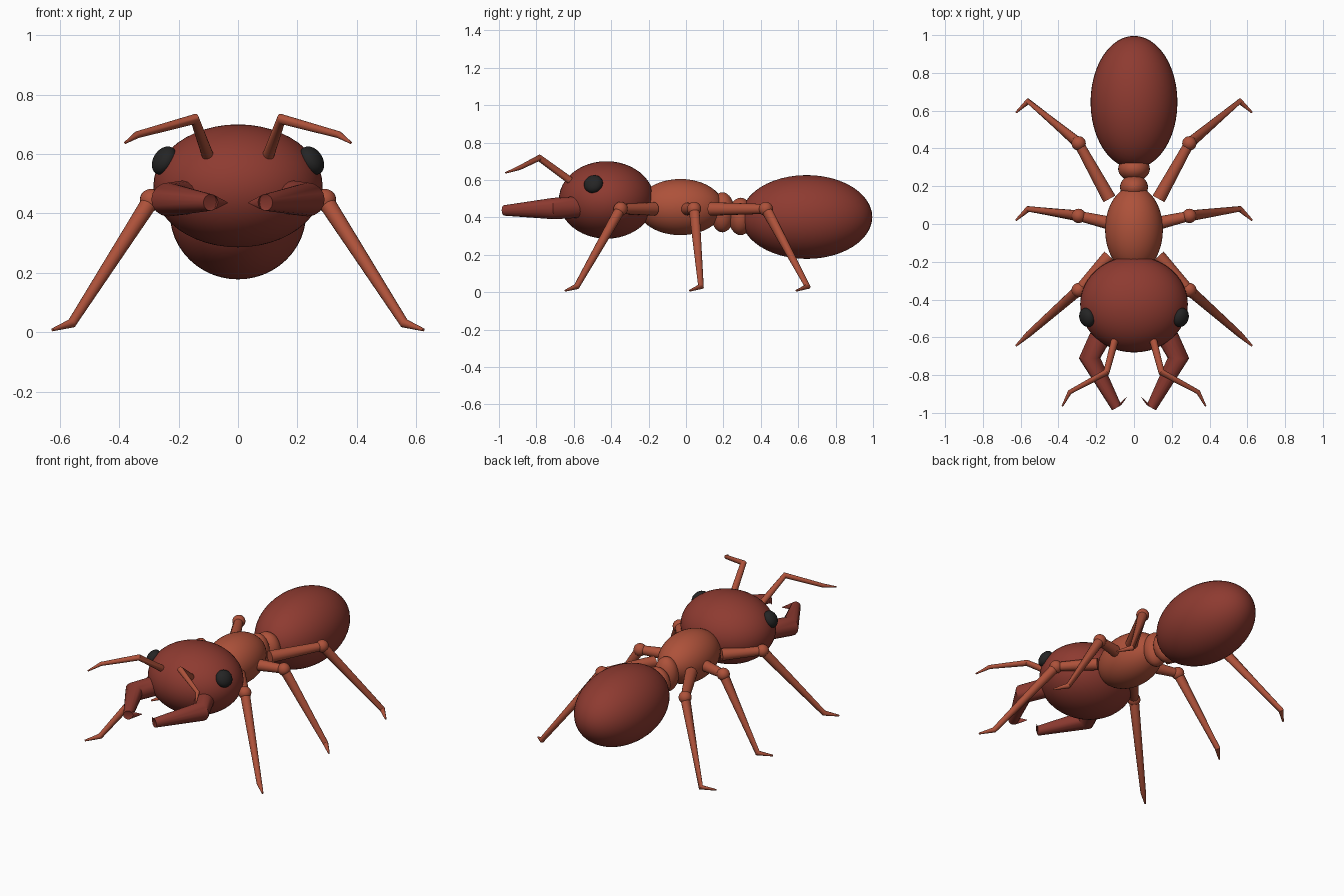
import bpy, bmesh, math
from mathutils import Vector, Matrix

if "Cube" in bpy.data.objects:
    bpy.data.objects.remove(bpy.data.objects["Cube"])


def material(name, rgb):
    m = bpy.data.materials.new(name)
    m.diffuse_color = (*rgb, 1)
    m.use_nodes = True
    m.node_tree.nodes["Principled BSDF"].inputs["Base Color"].default_value = m.diffuse_color
    return m


DARK = material("dark_red", (0.27, 0.043, 0.030))
LIGHT = material("light_red", (0.42, 0.083, 0.042))
BLACK = material("black", (0.018, 0.018, 0.018))


def finish(name, bm, mat):
    bmesh.ops.recalc_face_normals(bm, faces=bm.faces)
    me = bpy.data.meshes.new(name)
    bm.to_mesh(me)
    bm.free()
    me.materials.append(mat)
    ob = bpy.data.objects.new(name, me)
    bpy.context.collection.objects.link(ob)
    bpy.context.view_layer.objects.active = ob
    ob.select_set(True)
    bpy.ops.object.shade_smooth_by_angle(angle=math.radians(40))
    ob.select_set(False)
    return ob


def ellipsoid(name, centre, radii, mat, normal=None, seg=32):
    bm = bmesh.new()
    bmesh.ops.create_uvsphere(bm, u_segments=seg, v_segments=seg // 2, radius=1)
    rot = Vector(normal).to_track_quat('Z', 'Y').to_matrix().to_4x4() if normal else Matrix()
    bm.transform(Matrix.Translation(centre) @ rot @ Matrix.Diagonal((*radii, 1)))
    return finish(name, bm, mat)


def tube(name, points, radii, mat, seg=16):
    """Tapered round tube through the points, with capped ends."""
    pts = [Vector(p) for p in points]
    dirs = [(b - a).normalized() for a, b in zip(pts, pts[1:])]
    bm = bmesh.new()
    rings = []
    for i, (p, r) in enumerate(zip(pts, radii)):
        d_in, d_out = dirs[max(i - 1, 0)], dirs[min(i, len(dirs) - 1)]
        if d_in.dot(d_out) < 0.1:          # sharp hook keeps the square end
            d_out = d_in
            dirs[i] = d_in
        t = (d_in + d_out).normalized()
        side = t.cross(Vector((0, 0, 1))).normalized()
        up = side.cross(t)
        rings.append([bm.verts.new(p + r * (math.cos(a) * side + math.sin(a) * up))
                      for a in (2 * math.pi * k / seg for k in range(seg))])
    for a, b in zip(rings, rings[1:]):
        for k in range(seg):
            n = (k + 1) % seg
            bm.faces.new((a[k], a[n], b[n], b[k]))
    bm.faces.new(rings[0])
    bm.faces.new(rings[-1])
    return finish(name, bm, mat)


# body
ellipsoid("head", (0, -0.425, 0.493), (0.285, 0.255, 0.207), DARK, seg=48)
ellipsoid("thorax", (0, -0.03, 0.455), (0.153, 0.23, 0.15), LIGHT, seg=48)
ellipsoid("front_waist_node", (0, 0.195, 0.427), (0.074, 0.065, 0.107), LIGHT)
ellipsoid("rear_waist_node", (0, 0.292, 0.405), (0.084, 0.066, 0.10), LIGHT)
ellipsoid("abdomen", (0, 0.645, 0.402), (0.23, 0.351, 0.224), DARK, seg=48)

# leg layout: name, femur start (x, y), knee y, ankle y, toe y
LEGS = [("front", 0.13, -0.17, -0.35, -0.585, -0.645),
        ("middle", 0.11, 0.0, 0.043, 0.08, 0.02),
        ("rear", 0.13, 0.133, 0.427, 0.65, 0.59)]

for label, s in (("right", 1), ("left", -1)):
    # head parts
    ellipsoid(f"{label}_eye", (s * 0.248, -0.495, 0.578), (0.052, 0.052, 0.036),
              BLACK, normal=(s * 3.06, -1.08, 2.0), seg=24)
    tube(f"{label}_antenna",
         [(s * 0.10, -0.61, 0.59), (s * 0.146, -0.785, 0.718),
          (s * 0.34, -0.89, 0.665), (s * 0.38, -0.965, 0.638)],
         [0.02, 0.018, 0.012, 0.004], LIGHT)
    tube(f"{label}_mandible",
         [(s * 0.17, -0.58, 0.455), (s * 0.235, -0.71, 0.447),
          (s * 0.092, -0.972, 0.437), (s * 0.038, -0.916, 0.436)],
         [0.058, 0.057, 0.028, 0.003], DARK)
    # legs
    for part, x0, y0, knee, ankle, toe in LEGS:
        k = (s * 0.293, knee, 0.445)
        tube(f"{label}_{part}_femur", [(s * x0, y0, 0.445), k], [0.036, 0.026], LIGHT)
        ellipsoid(f"{label}_{part}_knee", k, (0.038, 0.038, 0.038), LIGHT, seg=20)
        tube(f"{label}_{part}_shin",
             [k, (s * 0.56, ankle, 0.03), (s * 0.625, toe, 0.008)],
             [0.029, 0.016, 0.005], LIGHT)
